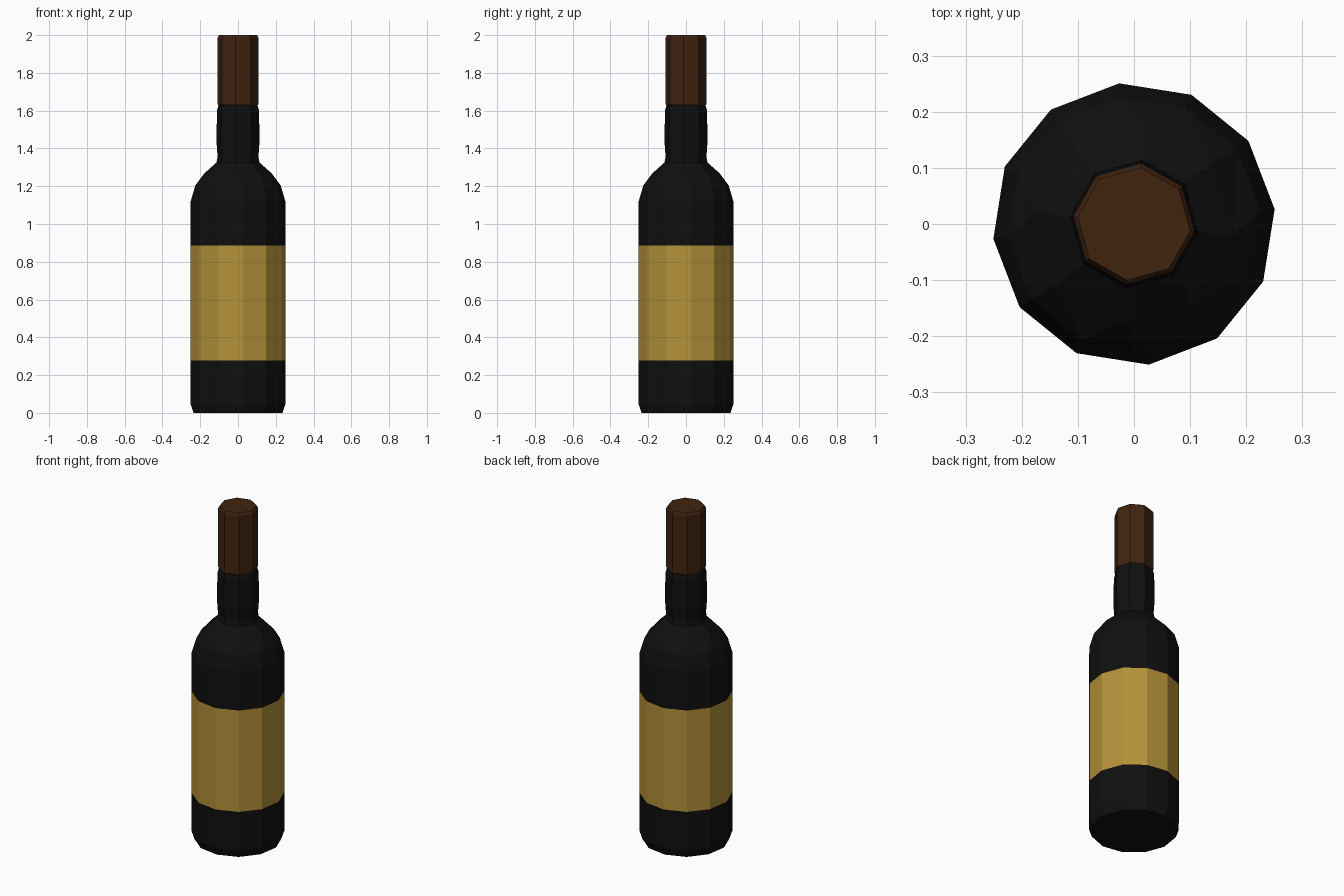
import bpy, bmesh
from math import sin, cos, pi, radians

cube = bpy.data.objects.get("Cube")
if cube:
    bpy.data.objects.remove(cube)


def material(name, rgb):
    m = bpy.data.materials.new(name)
    m.use_nodes = True
    color = (*rgb, 1)
    m.diffuse_color = color
    bsdf = next(n for n in m.node_tree.nodes if n.type == 'BSDF_PRINCIPLED')
    bsdf.inputs["Base Color"].default_value = color
    return m


GLASS = material("black glass", (0.0048, 0.0048, 0.0048))
LABEL = material("gold label", (0.46, 0.285, 0.04))
CAP = material("brown foil", (0.052, 0.017, 0.0048))


def ring(bm, sides, phase, r, z):
    angles = [radians(phase) + 2 * pi * i / sides for i in range(sides)]
    return [bm.verts.new((r * cos(a), r * sin(a), z)) for a in angles]


def stitch(bm, low, high):
    """Join two rings; rings with different side counts get triangles."""
    n, m = len(low), len(high)
    if n == m:
        for i in range(n):
            k = (i + 1) % n
            bm.faces.new((low[i], low[k], high[k], high[i]))
        return
    i = j = 0
    while i < n or j < m:
        a, b = low[i % n], high[j % m]
        if j == m or (i < n and (i + 0.5) / n <= (j + 0.5) / m):
            i += 1
            bm.faces.new((a, low[i % n], b))
        else:
            j += 1
            bm.faces.new((a, high[j % m], b))


def lathe(name, rows, materials):
    bm = bmesh.new()
    rings = [ring(bm, *row) for row in rows]
    for low, high in zip(rings, rings[1:]):
        stitch(bm, low, high)
    bm.faces.new(rings[0])
    bm.faces.new(rings[-1])
    bmesh.ops.recalc_face_normals(bm, faces=bm.faces)
    mesh = bpy.data.meshes.new(name)
    bm.to_mesh(mesh)
    bm.free()
    for m in materials:
        mesh.materials.append(m)
    obj = bpy.data.objects.new(name, mesh)
    bpy.context.collection.objects.link(obj)
    return obj


# Bottle: twelve-sided body narrowing into an eight-sided neck
LABEL_LOW, LABEL_HIGH = 0.277, 0.886
body = [(0.237, 0), (0.252, 0.045), (0.252, LABEL_LOW), (0.252, LABEL_HIGH),
        (0.252, 1.12), (0.227, 1.205)]
neck = [(0.178, 1.27), (0.115, 1.325), (0.109, 1.355), (0.115, 1.44),
        (0.112, 1.6), (0.104, 1.63)]
bottle = lathe("bottle", [(12, 6, r, z) for r, z in body]
               + [(8, -7, r, z) for r, z in neck], [GLASS, LABEL])

# Label: the band of body faces between its two edge rings
for p in bottle.data.polygons:
    p.material_index = int(LABEL_LOW < p.center.z < LABEL_HIGH)

# Foil cap with a small bevel at the rim
cap = [(0.102, 1.625), (0.109, 1.635), (0.109, 1.985), (0.101, 2.0)]
lathe("foil_cap", [(8, -7, r, z) for r, z in cap], [CAP])
